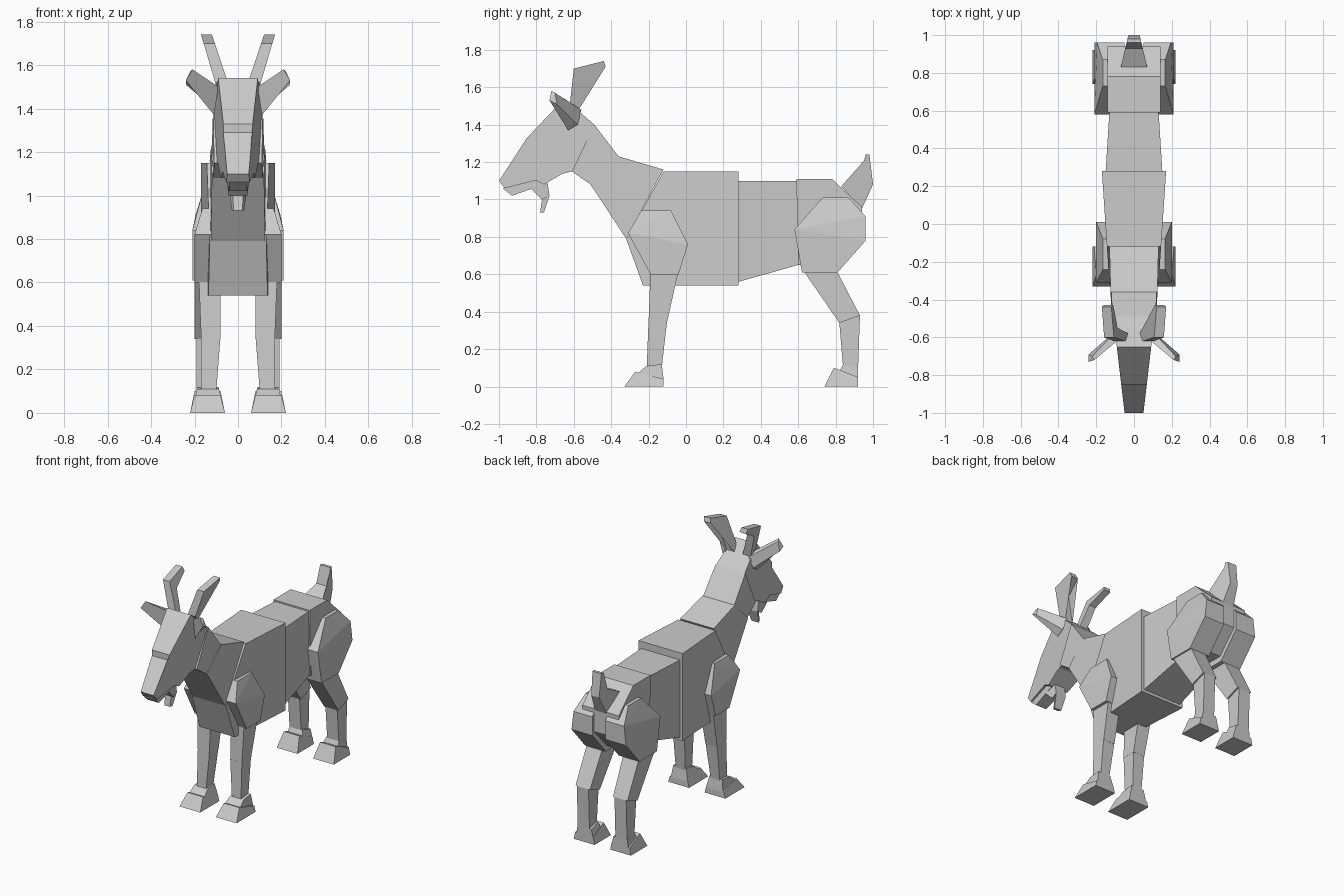
import bpy
import bmesh

default_cube = bpy.data.objects.get("Cube")
if default_cube:
    bpy.data.objects.remove(default_cube)

COAT = (0.6, 0.6, 0.6, 1)
coat = bpy.data.materials.new("grey_coat")
coat.use_nodes = True
coat.diffuse_color = COAT
coat.node_tree.nodes["Principled BSDF"].inputs["Base Color"].default_value = COAT

SIDES = {"left": 1, "right": -1}


def finish(name, bm):
    """Turn a bmesh into a flat shaded object with the coat material."""
    bmesh.ops.recalc_face_normals(bm, faces=bm.faces)
    mesh = bpy.data.meshes.new(name)
    bm.to_mesh(mesh)
    bm.free()
    mesh.materials.append(coat)
    part = bpy.data.objects.new(name, mesh)
    bpy.context.collection.objects.link(part)


def bridge(name, first, second):
    """Solid between two rings with the same number of points."""
    bm = bmesh.new()
    ring_a = [bm.verts.new(point) for point in first]
    ring_b = [bm.verts.new(point) for point in second]
    caps = [bm.faces.new(ring_a), bm.faces.new(ring_b)]
    for i in range(len(ring_a)):
        # The previous index wraps round to close the ring
        bm.faces.new((ring_a[i - 1], ring_a[i], ring_b[i], ring_b[i - 1]))
    bmesh.ops.triangulate(bm, faces=caps)
    finish(name, bm)


def blend(values, ends):
    """Map values linearly so their minimum and maximum become the two ends."""
    low, high = min(values), max(values)
    start, stop = ends
    return [start + (stop - start) * (value - low) / (high - low) for value in values]


def middle(name, profile, front, back):
    """Side profile of (y, z) across the centre, half width tapering front to back."""
    widths = blend([y for y, z in profile], (front, back))
    placed = list(zip(widths, profile))
    bridge(name, [(-width, *point) for width, point in placed],
           [(width, *point) for width, point in placed])


def pair(name, profile, inner, outer):
    """Side profile of (y, z) on both sides; inner and outer x are given low to high."""
    heights = [z for y, z in profile]
    inner_x = blend(heights, inner)
    outer_x = blend(heights, outer)
    for side, sign in SIDES.items():
        bridge(f"{name}_{side}",
               [(sign * x, *point) for x, point in zip(inner_x, profile)],
               [(sign * x, *point) for x, point in zip(outer_x, profile)])


def muscle(name, profile, inner, outer, ridge):
    """Convex slab on both sides whose outer face leans inwards above the ridge."""
    for side, sign in SIDES.items():
        bm = bmesh.new()
        for y, z in profile:
            lean = 0.3 * max(0, z - ridge)
            bm.verts.new((sign * inner, y, z))
            bm.verts.new((sign * (outer - lean), y, z))
        bmesh.ops.convex_hull(bm, input=bm.verts[:])
        finish(f"{name}_{side}", bm)


# Trunk, from chest to tail
middle("chest", [(-.12, 1.15), (.28, 1.15), (.28, .54), (-.23, .54), (-.32, .79)],
       front=.13, back=.17)
middle("belly", [(.28, 1.1), (.6, 1.1), (.6, .65), (.28, .56)], front=.15, back=.13)
middle("rump", [(.59, 1.11), (.78, 1.11), (.94, .96), (.94, .8), (.8, .65), (.6, .65)],
       front=.14, back=.14)
middle("tail", [(.83, 1.07), (.93, 1.12), (.96, 1.24), (.98, 1.24), (1, 1.08), (.94, .95)],
       front=.07, back=.03)

# Neck in two segments
middle("lower_neck", [(-.12, 1.16), (-.36, 1.23), (-.51, 1.08), (-.32, .79)],
       front=.12, back=.13)
middle("upper_neck", [(-.36, 1.23), (-.49, 1.4), (-.61, 1.15), (-.51, 1.08)],
       front=.11, back=.12)

# Head with stepped brow, open jaw and hooked beard
middle("head", [(-.49, 1.4), (-.65, 1.54), (-.85, 1.33), (-.85, 1.29), (-1, 1.1),
                (-.97, 1.06), (-.82, 1.11), (-.76, 1.08), (-.64, 1.15), (-.61, 1.15)],
       front=.05, back=.11)
middle("jaw", [(-.98, 1.06), (-.93, 1.02), (-.76, 1.08), (-.82, 1.11)], front=.04, back=.05)
middle("beard_root", [(-.83, 1.06), (-.74, 1.09), (-.73, 1.02), (-.77, 1)],
       front=.05, back=.04)
middle("beard_tip", [(-.77, 1), (-.73, 1.02), (-.76, .93), (-.78, .93)],
       front=.02, back=.04)

# Horns sweep back and outwards
pair("horn", [(-.62, 1.52), (-.6, 1.7), (-.44, 1.74), (-.43, 1.71), (-.55, 1.64),
              (-.58, 1.47)], inner=(.03, .12), outer=(.09, .17))

# Ears point outwards and forwards
ear_root = [(.09, -.62, 1.5), (.09, -.56, 1.48), (.11, -.58, 1.4), (.11, -.63, 1.37)]
ear_tip = [(.21, -.72, 1.58), (.22, -.7, 1.57), (.24, -.69, 1.51), (.24, -.73, 1.53)]
for side, sign in SIDES.items():
    bridge(f"ear_{side}", [(sign * x, y, z) for x, y, z in ear_root],
           [(sign * x, y, z) for x, y, z in ear_tip])

# Front legs
muscle("shoulder", [(-.24, .94), (-.08, .94), (.01, .76), (-.04, .6), (-.19, .6),
                    (-.31, .82)], inner=.09, outer=.2, ridge=.82)
pair("front_upper_leg", [(-.19, .62), (-.04, .62), (-.1, .35), (-.2, .35)],
     inner=(.08, .08), outer=(.17, .18))
pair("front_lower_leg", [(-.2, .36), (-.1, .36), (-.13, .1), (-.21, .1)],
     inner=(.1, .08), outer=(.17, .17))
pair("front_pastern", [(-.21, .11), (-.13, .12), (-.12, .04), (-.26, .07)],
     inner=(.07, .09), outer=(.2, .19))
pair("front_hoof", [(-.33, 0), (-.12, 0), (-.12, .04), (-.27, .08)],
     inner=(.06, .08), outer=(.22, .2))

# Rear legs
muscle("haunch", [(.73, 1.01), (.87, 1.01), (.96, .91), (.96, .78), (.81, .61),
                  (.62, .61), (.58, .84)], inner=.05, outer=.21, ridge=.86)
pair("rear_upper_leg", [(.62, .63), (.8, .63), (.93, .38), (.82, .34)],
     inner=(.09, .08), outer=(.2, .2))
pair("rear_lower_leg", [(.82, .34), (.93, .38), (.92, .1), (.84, .1)],
     inner=(.1, .1), outer=(.19, .19))
pair("rear_pastern", [(.84, .12), (.92, .1), (.92, .04), (.81, .06)],
     inner=(.07, .09), outer=(.2, .19))
pair("rear_hoof", [(.74, 0), (.92, 0), (.92, .05), (.82, .09), (.79, .1)],
     inner=(.06, .08), outer=(.22, .2))
